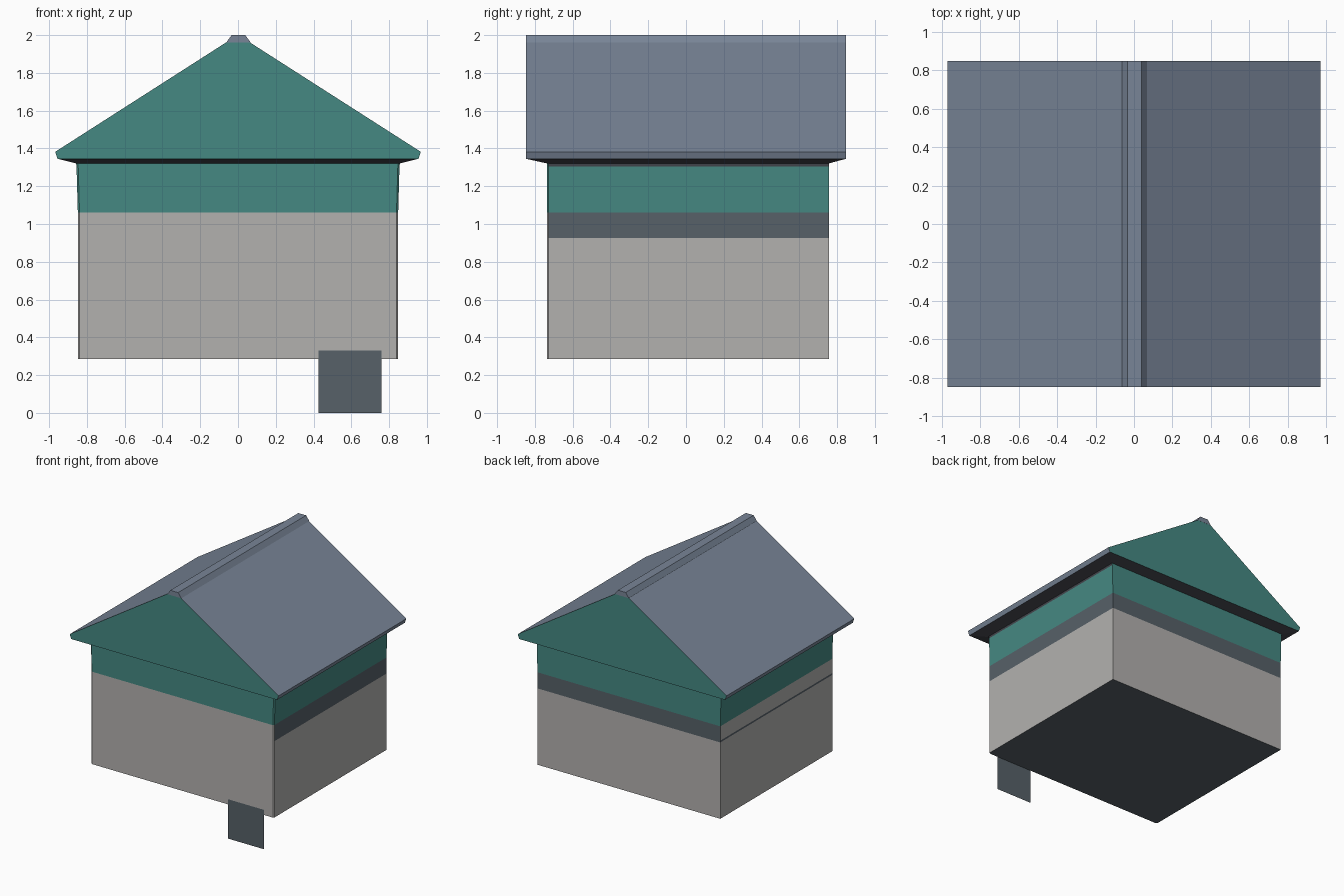
import bpy
import bmesh

if "Cube" in bpy.data.objects:
    bpy.data.objects.remove(bpy.data.objects["Cube"])


def material(name, rgb):
    m = bpy.data.materials.new(name)
    m.diffuse_color = (*rgb, 1)
    m.use_nodes = True
    m.node_tree.nodes["Principled BSDF"].inputs["Base Color"].default_value = m.diffuse_color
    return m


STONE = material("stone", (0.45, 0.44, 0.43))
TEAL = material("teal", (0.06, 0.25, 0.225))
SLATE = material("slate", (0.19, 0.235, 0.31))
DARK = material("dark", (0.095, 0.12, 0.14))
SOFFIT = material("soffit", (0.06, 0.063, 0.078))
MATS = [STONE, TEAL, SLATE, DARK, SOFFIT]
S, T, R, D, U = range(5)


def loft(name, sections, bands, start=None, end=None):
    """Skin equal-length rings; bands gives a material index per side of each band."""
    bm = bmesh.new()
    rings = [[bm.verts.new(p) for p in ring] for ring in sections]
    n = len(rings[0])
    for a, b, mats in zip(rings, rings[1:], bands):
        for i in range(n):
            j = (i + 1) % n
            bm.faces.new((a[i], a[j], b[j], b[i])).material_index = mats[i]
    if start is not None:
        bm.faces.new(rings[0][::-1]).material_index = start
    if end is not None:
        bm.faces.new(rings[-1]).material_index = end
    if len(rings) > 1:
        bmesh.ops.recalc_face_normals(bm, faces=bm.faces[:])
    mesh = bpy.data.meshes.new(name)
    bm.to_mesh(mesh)
    bm.free()
    for m in MATS:
        mesh.materials.append(m)
    ob = bpy.data.objects.new(name, mesh)
    bpy.context.collection.objects.link(ob)
    return ob


def wall_ring(z, grow=0.0, c=0.009):
    """Wall outline with the two front corners chamfered."""
    x, f, b = 0.848 + grow, -0.737, 0.757
    return [(-x + c, f, z), (x - c, f, z), (x, f + c, z),
            (x, b, z), (-x, b, z), (-x, f + c, z)]


def rect(x, y0, y1, z):
    return [(-x, y0, z), (x, y0, z), (x, y1, z), (-x, y1, z)]


def extrude_y(name, profile, y0, y1, side_mats, cap):
    return loft(name, [[(x, y, z) for x, z in profile] for y in (y0, y1)],
                [side_mats], cap, cap)


# Walls: side order is front, chamfer, right, back, left, chamfer
loft("walls",
     [wall_ring(0.285), wall_ring(0.925), wall_ring(0.94), wall_ring(1.06),
      wall_ring(1.305, 0.007), wall_ring(1.325, 0.01)],
     [[S] * 6, [S, S, D, D, D, S], [S, S, D, D, S, S], [T] * 6,
      [T, T, U, T, U, T]], start=D)

# Sloping underside of the eaves
loft("eaves_underside",
     [rect(0.858, -0.737, 0.757, 1.321), rect(0.955, -0.846, 0.846, 1.345)],
     [[U] * 4])

# Gabled roof with teal gable ends
extrude_y("roof",
          [(-0.955, 1.345), (0.955, 1.345), (0.968, 1.382),
           (0.065, 1.96), (-0.065, 1.96), (-0.968, 1.382)],
          -0.847, 0.847, [U, R, R, R, R, R], T)

# Ridge cap
extrude_y("ridge_cap",
          [(-0.063, 1.96), (0.068, 1.96), (0.038, 2.0), (-0.034, 2.0)],
          -0.848, 0.848, [R] * 4, R)

# Thin panel hanging below the front wall
loft("front_panel",
     [[(0.427, -0.741, 0), (0.76, -0.741, 0), (0.76, -0.741, 0.33), (0.427, -0.741, 0.33)]],
     [], end=D)
